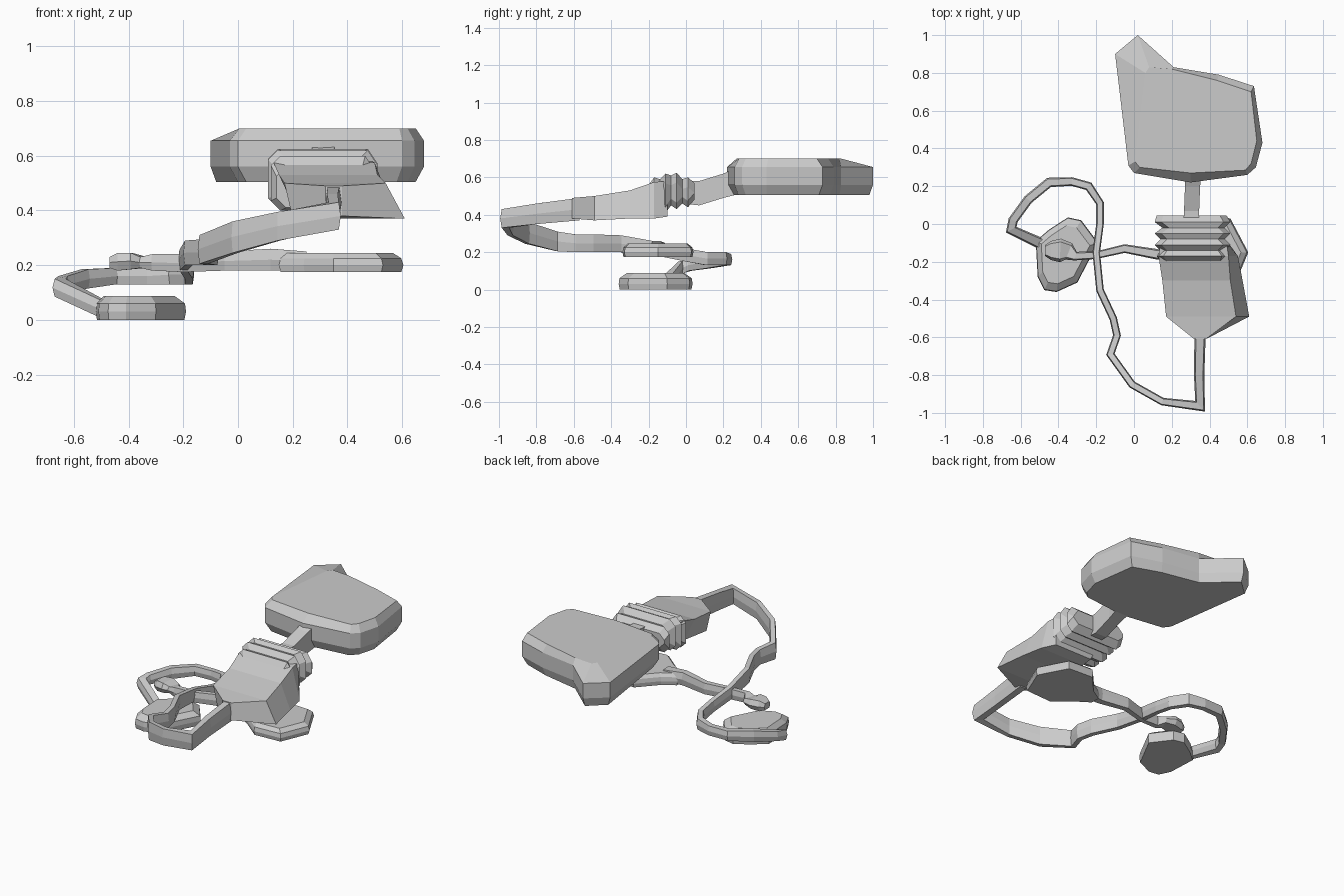
import bpy, bmesh
from mathutils import Vector


def loft(name, rings):
    """Skin a list of equal-sized rings of 3D points and cap both ends."""
    bm = bmesh.new()
    rows = [[bm.verts.new(p) for p in ring] for ring in rings]
    n = len(rows[0])
    for a, b in zip(rows, rows[1:]):
        for i in range(n):
            j = (i + 1) % n
            bm.faces.new((a[i], a[j], b[j], b[i]))
    bm.faces.new(rows[0])
    bm.faces.new(rows[-1])
    bmesh.ops.recalc_face_normals(bm, faces=bm.faces)
    mesh = bpy.data.meshes.new(name)
    bm.to_mesh(mesh)
    bm.free()
    obj = bpy.data.objects.new(name, mesh)
    bpy.context.collection.objects.link(obj)
    return obj


def strap(name, path):
    """Six-sided cable; path rows are x, y, low z, high z, width."""
    pts = [Vector(p[:2]) for p in path]
    rings = []
    for i, (x, y, lo, hi, w) in enumerate(path):
        d1 = (pts[i] - pts[max(i - 1, 0)]).normalized()
        d2 = (pts[min(i + 1, len(pts) - 1)] - pts[i]).normalized()
        t = (d1 + d2).normalized()
        ref = d1 if d1.length else d2
        s = Vector((-t.y, t.x)) * w / max(t.dot(ref), 0.6)
        mid = (lo + hi) / 2
        prof = [(-.36, lo), (.36, lo), (.5, mid), (.36, hi), (-.36, hi), (-.5, mid)]
        rings.append([(x + s.x * k, y + s.y * k, z) for k, z in prof])
    return loft(name, rings)


def pad(name, outline, levels):
    """Chamfered slab; levels are z, scale about the outline centre."""
    cx = sum(p[0] for p in outline) / len(outline)
    cy = sum(p[1] for p in outline) / len(outline)
    return loft(name, [[(cx + (x - cx) * k, cy + (y - cy) * k, z)
                        for x, y in outline] for z, k in levels])


# large chamfered block with a sloped spur at its back left corner
outer = [(-.03, .31), (0, .27), (.3, .22), (.6, .26), (.645, .3), (.68, .43),
         (.635, .73), (.45, .79), (.21, .83), (.02, 1.0), (-.1, .9)]
upper = [(.005, .33), (.03, .30), (.3, .27), (.59, .285), (.62, .32), (.65, .44),
         (.62, .70), (.44, .76), (.2, .82), (.08, .83), (.06, .80)]
lower = [(.0, .33), (.03, .29), (.3, .25), (.58, .28), (.62, .32), (.65, .43),
         (.61, .71), (.44, .77), (.2, .82), (.02, .98), (-.08, .89)]
loft("main_block", [[(x, y, z) for x, y in o] for o, z in
                    ((lower, .505), (outer, .56), (outer, .655), (upper, .7))])

# neck between block and coupling
loft("neck", [[(x0, y, z0), (x1, y, z0), (x1, y, z1), (x0, y, z1)]
              for y, x0, x1, z0, z1 in ((.28, .27, .36, .51, .655), (.2, .27, .35, .49, .62),
                                        (.07, .265, .345, .45, .58), (-.02, .26, .34, .46, .58))])

# ribbed coupling: ridges of alternating size
ribs = [(.045, .12, .49, .48, .57), (.01, .11, .51, .44, .60), (-.02, .15, .48, .46, .59),
        (-.05, .11, .51, .43, .625), (-.08, .14, .48, .45, .61), (-.11, .11, .51, .41, .62),
        (-.14, .14, .48, .42, .59), (-.17, .12, .50, .40, .60), (-.2, .14, .49, .41, .56)]
c = .035
loft("ribbed_coupling", [[(x0 + c, y, z0), (x1 - c, y, z0), (x1, y, z0 + c), (x1, y, z1 - c * 1.5),
                          (x1 - c, y, z1), (x0 + c, y, z1), (x0, y, z1 - c), (x0, y, z0 + c)]
                         for y, x0, x1, z0, z1 in ribs])

# wedge shaped housing, wider at the bottom right
loft("housing", [[(a0, y, zb), (a1, y, zb), (b1, y, zt), (b0, y, zt)]
                 for y, a0, a1, zb, b0, b1, zt in (
                     (-.61, .32, .38, .38, .32, .38, .49),
                     (-.49, .2, .61, .37, .17, .54, .50),
                     (-.3, .22, .575, .38, .15, .51, .53),
                     (-.17, .24, .55, .38, .13, .50, .575),
                     (-.1, .24, .50, .39, .14, .49, .58))])

# long cable from the housing to the floor pad
strap("long_cable", [
    (.35, -.57, .37, .49, .06), (.345, -.8, .35, .46, .055), (.35, -.965, .33, .43, .05),
    (.15, -.94, .29, .395, .04), (-.01, -.85, .245, .36, .04), (-.125, -.69, .205, .31, .04),
    (-.09, -.59, .2, .295, .04), (-.11, -.5, .2, .295, .04), (-.18, -.35, .2, .29, .04),
    (-.2, -.15, .18, .255, .04), (-.18, 0, .15, .22, .04), (-.18, .11, .13, .2, .04),
    (-.24, .2, .13, .2, .045), (-.33, .225, .13, .19, .045), (-.45, .22, .13, .19, .05),
    (-.56, .13, .115, .185, .05), (-.64, .02, .1, .16, .05), (-.65, -.03, .085, .15, .05),
    (-.5, -.1, .01, .075, .06), (-.42, -.13, .01, .075, .06)])

# short cable with a bulb at its tip
strap("short_cable", [
    (.25, -.155, .18, .25, .08), (.12, -.16, .18, .26, .055), (-.05, -.13, .18, .25, .045),
    (-.2, -.165, .175, .24, .04), (-.31, -.17, .18, .24, .045), (-.345, -.145, .19, .23, .09),
    (-.39, -.14, .185, .245, .125), (-.44, -.14, .18, .245, .10), (-.47, -.14, .19, .23, .06)])

# flared plug under the housing
pad("flared_plug", [(.15, -.19), (.24, -.25), (.35, -.34), (.53, -.33), (.605, -.15),
                    (.51, .03), (.34, .04), (.23, -.08), (.15, -.13)],
    ((.175, .97), (.2, 1), (.225, .97), (.245, .85)))

# rounded pad on the floor
pad("floor_pad", [(-.52, -.09), (-.45, -.03), (-.35, .035), (-.28, .02), (-.19, -.1),
                  (-.3, -.31), (-.41, -.36), (-.475, -.35), (-.51, -.28)],
    ((0, .97), (.03, 1), (.06, .98), (.088, .78)))
